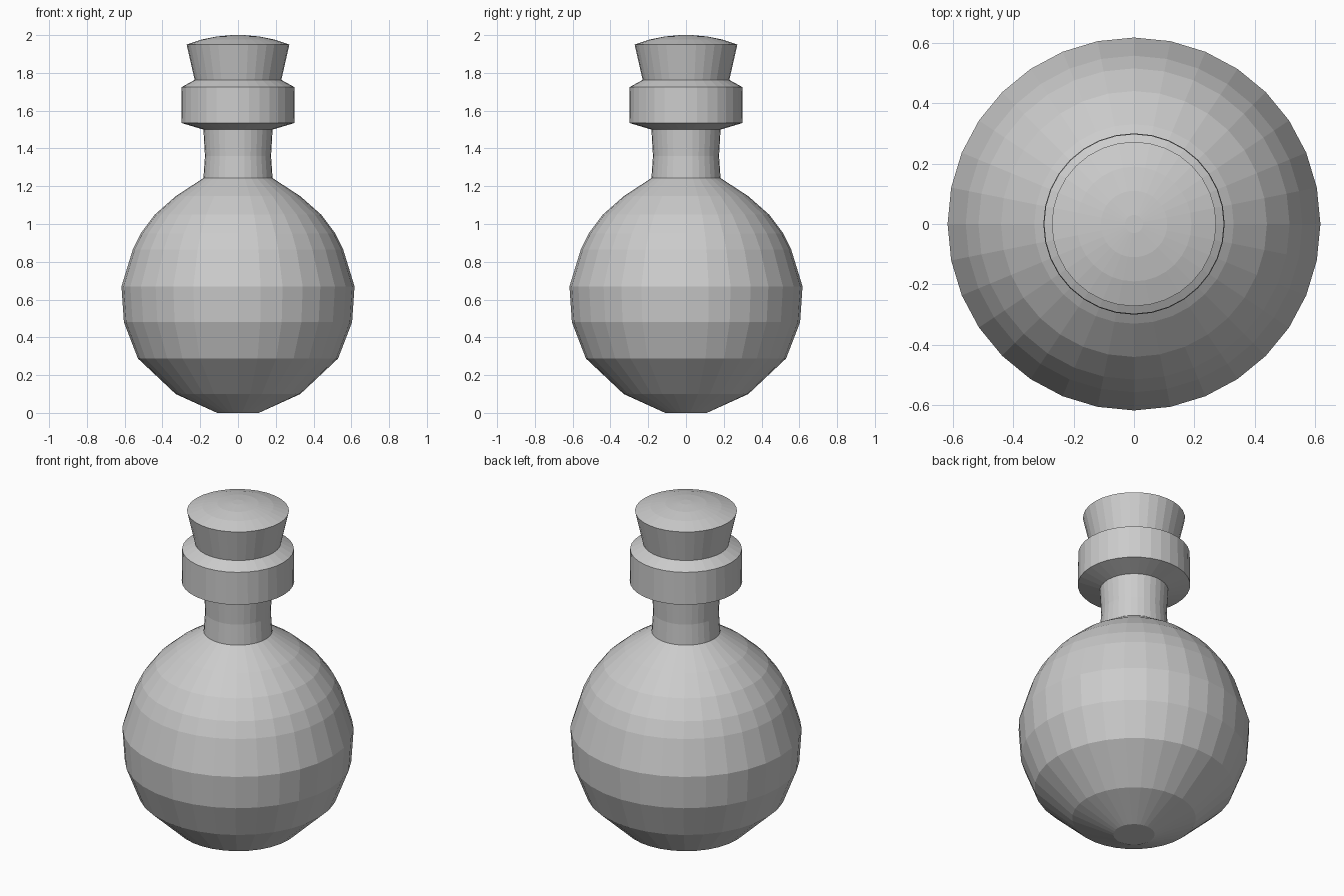
import bpy, bmesh, math

if "Cube" in bpy.data.objects:
    bpy.data.objects.remove(bpy.data.objects["Cube"])

SIDES = 32


def lathe(name, profile, sides=SIDES):
    """Revolve (radius, height) points about z, capping both ends flat."""
    bm = bmesh.new()
    rings = []
    for r, z in profile:
        rings.append([bm.verts.new((r * math.cos(2 * math.pi * i / sides),
                                    r * math.sin(2 * math.pi * i / sides), z))
                      for i in range(sides)])
    for a, b in zip(rings, rings[1:]):
        for i in range(sides):
            j = (i + 1) % sides
            bm.faces.new((a[i], a[j], b[j], b[i]))
    bm.faces.new(rings[0][::-1])
    bm.faces.new(rings[-1])
    bmesh.ops.recalc_face_normals(bm, faces=bm.faces)
    mesh = bpy.data.meshes.new(name)
    bm.to_mesh(mesh)
    bm.free()
    obj = bpy.data.objects.new(name, mesh)
    bpy.context.collection.objects.link(obj)
    return obj


# Round flask with waisted neck and thick collar
lathe("bottle", [
    (0.11, 0.0), (0.33, 0.10), (0.53, 0.288), (0.604, 0.48), (0.617, 0.67),
    (0.557, 0.865), (0.515, 0.95), (0.44, 1.05), (0.33, 1.147), (0.183, 1.243),
    (0.175, 1.36), (0.183, 1.50),
    (0.30, 1.535), (0.298, 1.725), (0.225, 1.765),
])

# Tapered stopper with a shallow domed top
lathe("stopper", [
    (0.222, 1.73), (0.272, 1.95), (0.19, 1.977), (0.11, 1.993), (0.03, 2.0),
])
